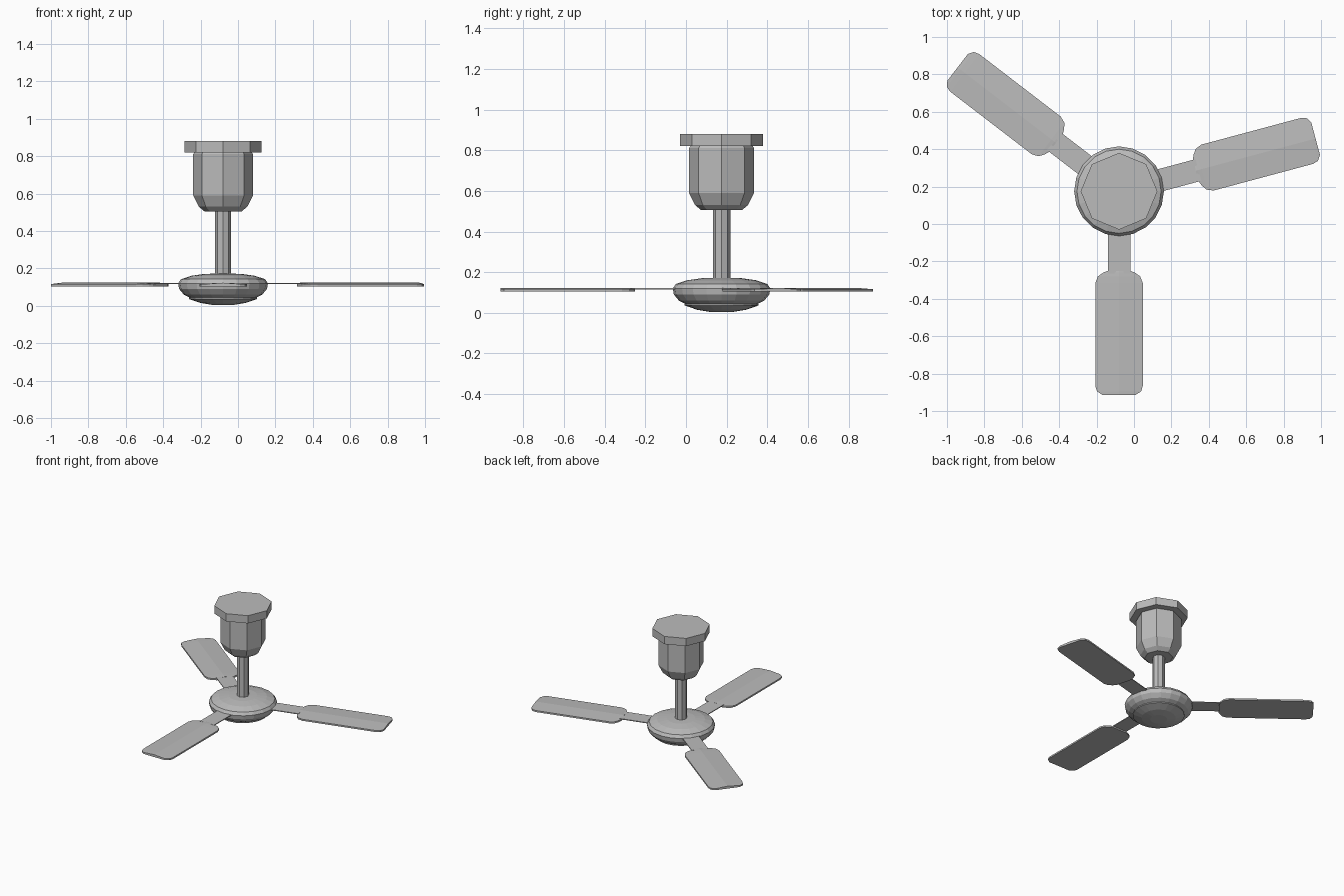
import bpy, bmesh
from math import sin, cos, pi, radians
from mathutils import Matrix

cube = bpy.data.objects.get("Cube")
if cube:
    bpy.data.objects.remove(cube)

CENTRE = (-0.08, 0.175, 0)

grey = bpy.data.materials.new("plain grey")
grey.use_nodes = True
colour = (0.5, 0.5, 0.5, 1)
grey.diffuse_color = colour
grey.node_tree.nodes["Principled BSDF"].inputs["Base Color"].default_value = colour


def finish(name, bm):
    bmesh.ops.recalc_face_normals(bm, faces=bm.faces)
    mesh = bpy.data.meshes.new(name)
    bm.to_mesh(mesh)
    bm.free()
    mesh.materials.append(grey)
    obj = bpy.data.objects.new(name, mesh)
    obj.location = CENTRE
    bpy.context.collection.objects.link(obj)
    return obj


def lathe(name, profile, sides, turn=0.0):
    """Closed turned solid from (radius, height) pairs, bottom to top."""
    bm = bmesh.new()
    rings = []
    for r, z in profile:
        angles = [turn + 2 * pi * i / sides for i in range(sides)]
        rings.append([bm.verts.new((r * cos(a), r * sin(a), z)) for a in angles])
    for low, high in zip(rings, rings[1:]):
        for i in range(sides):
            j = (i + 1) % sides
            bm.faces.new((low[i], low[j], high[j], high[i]))
    bm.faces.new(rings[0])
    bm.faces.new(rings[-1])
    return finish(name, bm)


def slab(name, half, bottom, edge, ridge, angle):
    """Flat paddle along +x, mirrored across its centre line, with a crowned top."""
    bm = bmesh.new()
    rows = []
    for x, w in half:
        rows.append([bm.verts.new((x, s * w, z))
                     for s, z in ((-1, bottom), (-1, edge), (0, ridge), (1, edge), (1, bottom))])
    for a, b in zip(rows, rows[1:]):
        for i in range(5):
            j = (i + 1) % 5
            bm.faces.new((a[i], a[j], b[j], b[i]))
    bm.faces.new(rows[0])
    bm.faces.new(rows[-1])
    bm.transform(Matrix.Rotation(radians(angle), 4, 'Z'))
    return finish(name, bm)


# Ceiling mount and down rod
lathe("ceiling_plate", [(0.205, 0.82), (0.205, 0.88)], 8)
lathe("canopy", [(0.10, 0.505), (0.13, 0.53), (0.16, 0.59), (0.16, 0.81), (0.15, 0.825)], 8)
lathe("down_rod", [(0.043, 0.15), (0.043, 0.52)], 8)

# Motor housing and lower cap
lathe("motor_housing", [(0.17, 0.04), (0.21, 0.06), (0.235, 0.09), (0.24, 0.12),
                        (0.225, 0.142), (0.17, 0.16), (0.10, 0.17), (0.04, 0.172)], 20)
lathe("bottom_cap", [(0.06, 0.005), (0.12, 0.015), (0.182, 0.036), (0.182, 0.043)], 20)

# Three blades, each on a thin bracket
blade_half = [(0.425, 0.06), (0.435, 0.085), (0.455, 0.113), (0.49, 0.127),
              (1.04, 0.127), (1.07, 0.118), (1.088, 0.09)]
for side, angle in (("front", 270), ("left", 15), ("right", 142.5)):
    slab(side + "_bracket", [(0.18, 0.06), (0.44, 0.06)], 0.115, 0.121, 0.121, angle)
    slab(side + "_blade", blade_half, 0.104, 0.116, 0.123, angle)
